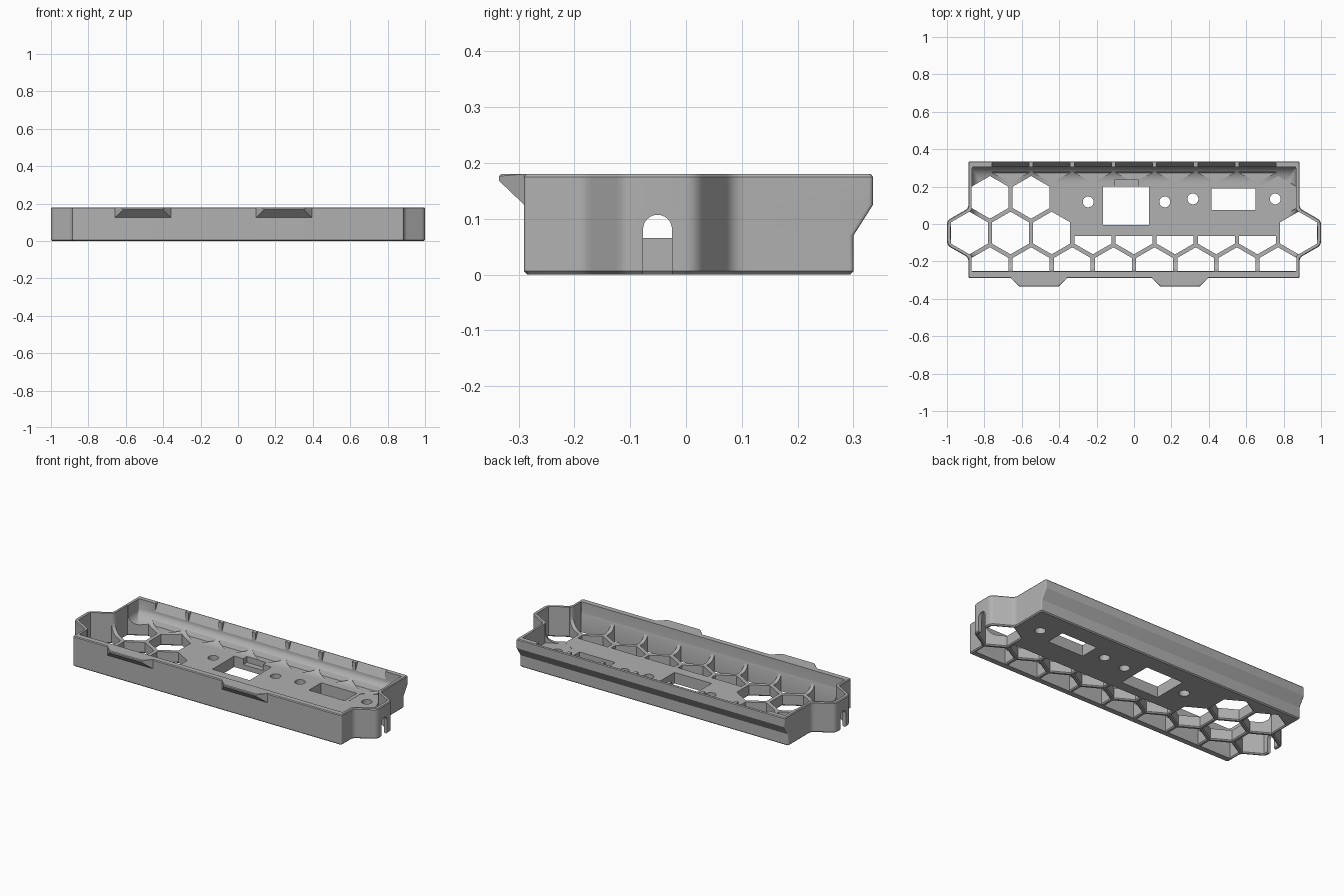
import bpy, bmesh, math
from mathutils import Vector, Matrix

if "Cube" in bpy.data.objects:
    bpy.data.objects.remove(bpy.data.objects["Cube"])

HEIGHT, FLOOR, PITCH, ROW = 0.18, 0.065, 0.22, 0.1905
EAR_Y, HEX_R = -0.048, 0.114

grey = bpy.data.materials.new("plain_grey")
grey.use_nodes = True
grey.diffuse_color = (0.44, 0.44, 0.44, 1)
grey.node_tree.nodes["Principled BSDF"].inputs["Base Color"].default_value = (0.44, 0.44, 0.44, 1)


def finish(bm, name):
    bmesh.ops.recalc_face_normals(bm, faces=bm.faces)
    mesh = bpy.data.meshes.new(name)
    bm.to_mesh(mesh)
    bm.free()
    mesh.materials.append(grey)
    ob = bpy.data.objects.new(name, mesh)
    bpy.context.scene.collection.objects.link(ob)
    return ob


def loft(bm, rings):
    """Join stacked rings of points and cap both ends; returns the new geometry."""
    rows = [[bm.verts.new(p) for p in ring] for ring in rings]
    n = len(rows[0])
    faces = [bm.faces.new(rows[0][::-1]), bm.faces.new(rows[-1])]
    for a, b in zip(rows, rows[1:]):
        faces += [bm.faces.new((a[i], a[(i + 1) % n], b[(i + 1) % n], b[i])) for i in range(n)]
    return faces


def outline(z, front, back, inset):
    """Tray outline with a half-hexagon ear at each end, inset and with rounded corners."""
    half = [(0.885, front), (0.885, EAR_Y - 0.132), (1, EAR_Y - 0.066),
            (1, EAR_Y + 0.066), (0.885, EAR_Y + 0.132), (0.885, back)]
    pts = [Vector(p) for p in half] + [Vector((-x, y)) for x, y in reversed(half)]
    n, moved, ring = len(pts), [], []
    for i, p in enumerate(pts):
        a, b = (p - pts[i - 1]).normalized(), (pts[(i + 1) % n] - p).normalized()
        na, nb = Vector((-a.y, a.x)), Vector((-b.y, b.x))
        moved.append(p + (na + nb) * inset / (1 + na.dot(nb)))
    for i, p in enumerate(moved):
        d = 0.008 if i % 6 in (0, 5) else 0.022
        a = p + (moved[i - 1] - p).normalized() * d
        b = p + (moved[(i + 1) % n] - p).normalized() * d
        for k in range(6):
            t = k / 5
            q = a * (1 - t) ** 2 + p * 2 * t * (1 - t) + b * t * t
            ring.append((q.x, q.y, z))
    return ring


def hexagon(bm, x, y, bottom, cut=None):
    """Upright hexagonal cutter, flared below the floor, optionally trimmed by a plane."""
    def ring(z, r):
        return [(x + r * math.sin(k * math.pi / 3), y + r * math.cos(k * math.pi / 3), z) for k in range(6)]
    rings = [ring(bottom, HEX_R), ring(0.3, HEX_R)]
    if bottom < 0:
        rings = [ring(-0.006, HEX_R + 0.012), ring(0.006, HEX_R), ring(0.3, HEX_R)]
    part = bmesh.new()
    loft(part, rings)
    if cut:
        geom = part.verts[:] + part.edges[:] + part.faces[:]
        bmesh.ops.bisect_plane(part, geom=geom, plane_co=cut[0], plane_no=cut[1], clear_outer=True)
        bmesh.ops.holes_fill(part, edges=[e for e in part.edges if e.is_boundary], sides=0)
    bmesh.ops.recalc_face_normals(part, faces=part.faces)
    temp = bpy.data.meshes.new("temp")
    part.to_mesh(temp)
    part.free()
    bm.from_mesh(temp)
    bpy.data.meshes.remove(temp)


def box(bm, x0, x1, y0, y1, z0, z1):
    m = Matrix.Translation(((x0 + x1) / 2, (y0 + y1) / 2, (z0 + z1) / 2))
    bmesh.ops.create_cube(bm, size=1, matrix=m @ Matrix.Diagonal((x1 - x0, y1 - y0, z1 - z0, 1)))


def rod(bm, centre, r, length, turn=None):
    bmesh.ops.create_cone(bm, cap_ends=True, segments=32, radius1=r, radius2=r, depth=length,
                          matrix=Matrix.Translation(centre) @ (turn or Matrix.Identity(4)))


def subtract(target, cutter):
    cutter.hide_render = True
    mod = target.modifiers.new("cut", "BOOLEAN")
    mod.operation, mod.object, mod.solver, mod.use_self = "DIFFERENCE", cutter, "EXACT", True
    bpy.context.view_layer.objects.active = target
    bpy.ops.object.modifier_apply(modifier=mod.name)
    bpy.data.objects.remove(cutter)


# Outer shell: straight front, back flaring out to a lip
bm = bmesh.new()
loft(bm, [outline(z, -0.29, back, inset) for z, back, inset in (
    (0, 0.3, 0.006), (0.006, 0.3, 0), (0.07, 0.3, 0), (0.125, 0.335, 0),
    (HEIGHT - 0.005, 0.335, 0), (HEIGHT, 0.335, 0.004))])
tray = finish(bm, "tray")

# Cavity with a round fillet where the walls meet the floor
bm = bmesh.new()
rings, fillet = [], 0.055
for k in range(9):
    a = k / 8 * math.pi / 2
    z = FLOOR + fillet * (1 - math.cos(a))
    rings.append(outline(z, -0.275, 0.295 + 0.03 * k / 8, 0.02 + fillet * (1 - math.sin(a))))
rings.append(outline(0.3, -0.275, 0.325, 0.02))
loft(bm, rings)
subtract(tray, finish(bm, "cavity_cutter"))

# Honeycomb: through holes at the front and one end, pockets in the fillet elsewhere
bm = bmesh.new()
front_plane = ((0, -0.252, 0), (0, -1, 0))
back_plane = ((0, 0.272, FLOOR), (0, 0.9, -0.44))
plate_plane = ((0, -0.065, 0), (0, 1, 0))
for k in range(8):
    x = (k - 3.5) * PITCH
    hexagon(bm, x, EAR_Y - ROW, -1, front_plane)
    if k < 2:
        hexagon(bm, x, EAR_Y + ROW, -1)
hexagon(bm, 3.5 * PITCH, EAR_Y + ROW, FLOOR - 0.001)
for k in range(-4, 5):
    hexagon(bm, k * PITCH, EAR_Y, -1, plate_plane if -2 < k < 4 else None)
    if abs(k) < 4:
        hexagon(bm, k * PITCH, EAR_Y + 2 * ROW, FLOOR - 0.001, back_plane)
subtract(tray, finish(bm, "honeycomb_cutter"))

# Openings in the solid plate
bm = bmesh.new()
box(bm, -0.165, 0.08, -0.005, 0.2, -0.1, 0.1)
box(bm, 0.415, 0.65, 0.075, 0.19, -0.1, 0.1)
for x, y in ((-0.245, 0.118), (0.165, 0.118), (0.315, 0.134), (0.755, 0.134)):
    rod(bm, (x, y, 0), 0.029, 0.2)
subtract(tray, finish(bm, "opening_cutter"))
bm = bmesh.new()
box(bm, -0.105, 0.025, 0.15, 0.234, 0.03, 0.12)
subtract(tray, finish(bm, "notch_cutter"))

# Arched slot in each ear
for side in (-1, 1):
    bm = bmesh.new()
    arch = [(-0.026, -0.05), (0.026, -0.05)]
    arch += [(0.026 * math.cos(k * math.pi / 12), 0.081 + 0.026 * math.sin(k * math.pi / 12)) for k in range(13)]
    loft(bm, [[(side * x, EAR_Y - 0.003 + u, z) for u, z in arch] for x in (0.93, 1.1)])
    subtract(tray, finish(bm, "slot_cutter"))


def smooth(ob):
    bpy.ops.object.select_all(action="DESELECT")
    ob.select_set(True)
    bpy.context.view_layer.objects.active = ob
    bpy.ops.object.shade_smooth_by_angle(angle=math.radians(25))


smooth(tray)

# Wedge tabs on the front rim
for name, x in (("right_tab", -0.508), ("left_tab", 0.246)):
    bm = bmesh.new()
    for s in (-1, 1):
        for w, y, z in ((0.15, -0.27, 0.125), (0.15, -0.29, 0.125), (0.15, -0.27, HEIGHT), (0.15, -0.29, HEIGHT),
                        (0.106, -0.335, 0.168), (0.106, -0.335, HEIGHT - 0.004), (0.104, -0.331, HEIGHT)):
            bm.verts.new((x + s * w, y, z))
    bmesh.ops.convex_hull(bm, input=bm.verts)
    bmesh.ops.dissolve_limit(bm, angle_limit=0.01, verts=bm.verts, edges=bm.edges)
    finish(bm, name)
